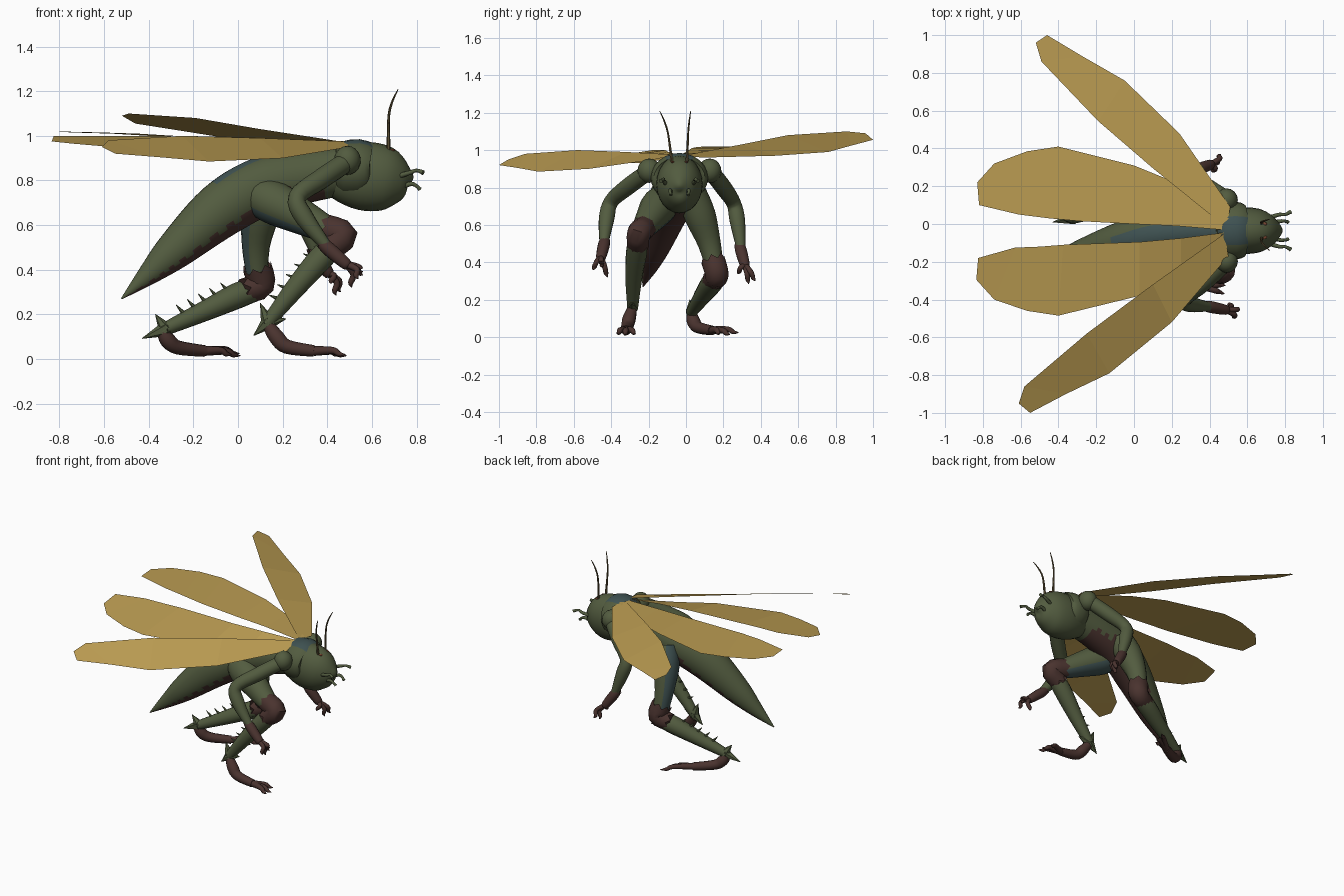
import bpy, bmesh, math
from mathutils import Vector as V


def mat(name, rgb):
    m = bpy.data.materials.new(name)
    m.diffuse_color = (*rgb, 1)
    return m


GREEN = mat("moss green", (0.085, 0.106, 0.05))
BROWN = mat("dark brown", (0.068, 0.033, 0.028))
TEAL = mat("muted teal", (0.05, 0.085, 0.085))
GOLD = mat("wing gold", (0.50, 0.335, 0.085))
OLIVE = mat("antenna olive", (0.11, 0.08, 0.035))
RUST = mat("rust spot", (0.18, 0.06, 0.03))
smooth_objs = []


def finish(name, bm, mats, smooth=True):
    bmesh.ops.recalc_face_normals(bm, faces=bm.faces)
    me = bpy.data.meshes.new(name)
    bm.to_mesh(me)
    bm.free()
    for m in mats:
        me.materials.append(m)
    ob = bpy.data.objects.new(name, me)
    bpy.context.collection.objects.link(ob)
    if smooth:
        smooth_objs.append(ob)
    return ob


def tube(name, pts, mats, sub=4, sides=14, width=1.0, jag=0.0, rule=None):
    """Loft rings through (x, y, z, radius); rule(along, cos_angle, ring) picks the colour."""
    P = [V(p) for p in pts]
    Q = []
    for i in range(len(P) - 1):          # smooth the path
        a, b, c, d = P[max(i - 1, 0)], P[i], P[i + 1], P[min(i + 2, len(P) - 1)]
        for k in range(sub):
            t = k / sub
            Q.append(0.5 * (2 * b + (c - a) * t + (2 * a - 5 * b + 4 * c - d) * t * t
                            + (3 * b - a - 3 * c + d) * t ** 3))
    Q.append(P[-1])
    C = [q.to_3d() for q in Q]
    whole = (C[-1] - C[0]).normalized()
    ref = V((0, 0, 1)) if abs(whole.z) < 0.8 else V((1, 0, 0))
    bm = bmesh.new()
    rings, n = [], len(Q)
    for i, q in enumerate(Q):
        t = (C[min(i + 1, n - 1)] - C[max(i - 1, 0)]).normalized()
        s = t.cross(ref).normalized()
        u = s.cross(t)
        r, ring = max(q[3], 0.0015), []
        for j in range(sides):
            a = 2 * math.pi * j / sides
            off = jag * (1 if j % 2 else -1) if i in (0, n - 1) else 0
            ring.append(bm.verts.new(C[i] + r * (width * math.sin(a) * s + math.cos(a) * u) + off * t))
        rings.append(ring)
    for i in range(n - 1):
        for j in range(sides):
            k = (j + 1) % sides
            f = bm.faces.new((rings[i][j], rings[i][k], rings[i + 1][k], rings[i + 1][j]))
            f.smooth = True
            if rule:
                f.material_index = rule(i / (n - 1), math.cos(2 * math.pi * (j + .5) / sides), i)
    bm.faces.new(rings[0])
    bm.faces.new(rings[-1])
    return finish(name, bm, mats)


def spike(name, base, tip, r, m):
    tube(name, [(*base, r), (*tip, 0)], [m], sub=1, sides=6)


def ball(name, loc, scale, m):
    bm = bmesh.new()
    bmesh.ops.create_uvsphere(bm, u_segments=16, v_segments=10, radius=1)
    for v in bm.verts:
        v.co = V(loc) + V([a * b for a, b in zip(v.co, scale)])
    for f in bm.faces:
        f.smooth = True
    finish(name, bm, [m])


# Abdomen: brown jagged belly, teal strip on the back
def belly(t, c, i):
    edge = -0.62 + 0.14 * (i % 2) + 0.55 * max(0, 1 - abs(t - 0.66) / 0.13)
    if c < edge and t < 0.9:
        return 1
    return 2 if c > 0.92 and t > 0.5 else 0


tube("abdomen", [(-.522, -.23, .27, .003), (-.40, -.195, .38, .05), (-.28, -.165, .49, .088),
                 (-.08, -.11, .665, .125), (.10, -.06, .77, .132), (.28, -.04, .815, .122),
                 (.45, -.035, .84, .11)],
     [GREEN, BROWN, TEAL], sub=6, sides=28, width=.92, rule=belly)

# Head and chest
tube("head", [(.33, -.035, .80, .06), (.42, -.035, .825, .11), (.55, -.035, .82, .152),
              (.66, -.035, .81, .145), (.73, -.035, .80, .10), (.765, -.035, .795, .05),
              (.775, -.035, .79, .01)], [GREEN], sub=4, sides=24, width=.8)
tube("collar", [(.44, -.035, .85, .10), (.47, -.035, .85, .125), (.54, -.035, .852, .133),
                (.585, -.035, .845, .12), (.59, -.035, .845, .10)],
     [GREEN, TEAL], sub=2, sides=24, width=1.15, rule=lambda t, c, i: 1 if c > .8 else 0)

for s in (-1, 1):
    y = -.035
    # Antennae, palps and brow spots
    out = .02 if s > 0 else -.065
    tube("antenna", [(.675, y + s * .04, .93, .009), (.675, y + s * .04 + out * .3, 1.08, .006),
                     (.69, y + s * .04 + out * .6, 1.15, .005),
                     (.717, y + s * .04 + out, 1.208, .002)], [OLIVE], sides=6)
    tube("upper_palp", [(.72, y + s * .07, .82, .012), (.77, y + s * .085, .835, .010),
                        (.80, y + s * .085, .845, .008), (.83, y + s * .10, .835, .011)], [GREEN], sides=8)
    tube("lower_palp", [(.73, y + s * .04, .77, .012), (.775, y + s * .05, .785, .010),
                        (.80, y + s * .05, .775, .008), (.815, y + s * .045, .76, .010)], [GREEN], sides=8)
    ball("brow_spot", (.69, y + s * .035, .936), (.014, .010, .006), RUST)
    ball("shoulder", (.49, -.035 + s * .162, .89), (.06, .062, .065), GREEN)

# Arms and clawed hands
def arm(pts, palm, claws):
    tube("arm", pts, [GREEN], sides=14)
    w = V(pts[-1][:3])
    p = V(palm)
    tube("hand", [(*(w - (p - w) * .5), .026), (*w, .032), (*p, .026), (*(p + (p - w) * .15), .012)], [BROWN], jag=.006)
    for c in claws:
        c = V(c)
        m = p.lerp(c, .55) + V((.018, 0, .012))
        tube("finger", [(*p, .016), (*m, .014), (*p.lerp(c, .8), .012), (*c, .001)], [BROWN], sides=8)


arm([(.49, -.20, .885, .045), (.37, -.31, .805, .046), (.265, -.40, .725, .04),
     (.30, -.425, .63, .042), (.41, -.44, .49, .022)], (.485, -.455, .425),
    [(.54, -.50, .36), (.56, -.45, .375), (.51, -.42, .32)])
arm([(.49, .13, .89, .045), (.38, .20, .80, .046), (.285, .255, .715, .04),
     (.30, .275, .62, .042), (.355, .295, .46, .022)], (.405, .315, .385),
    [(.46, .37, .30), (.44, .335, .285), (.42, .275, .34)])


# Legs: thigh, knee pad, spiny shin, ankle spurs, foot and toes
def leg(thigh, shin, spike_dir, spurs, foot, toes):
    tube("thigh", thigh, [GREEN, TEAL], sides=18,
         rule=lambda t, c, i: 1 if c < -.55 and t < .85 else 0)
    tube("shin", shin, [GREEN], sides=14)
    k, h, a = V(thigh[-1][:3]), V(thigh[-2][:3]), V(shin[-1][:3])
    s1 = V(shin[1][:3])
    up, down = (h - k).normalized(), (s1 - k).normalized()
    bulge = -(up + down) * .012
    tube("knee_pad", [(*(k + up * .075), .066), (*(k + bulge), .064),
                      (*(k + down * .07), .058)], [BROWN], sides=14, jag=.014)
    d = V(spike_dir)
    for f in (.3, .42, .54, .66, .78):
        b = k.lerp(a, f) + d * .025
        spike("shin_spike", b, b + d * .052 + (a - k).normalized() * .02, .012, GREEN)
    for tip in spurs:
        spike("ankle_spur", a, tip, .034, GREEN)
    tube("foot", foot, [BROWN], sides=12)
    e = V(foot[-1][:3])
    for t in toes:
        t = V(t)
        m = e.lerp(t, .6) + V((0, 0, .012))
        tube("toe", [(*e, .022), (*m, .016), (*e.lerp(t, .8), .012), (*t, .002)], [BROWN], sides=8)


leg([(.04, -.09, .75, .07), (.15, -.14, .705, .098), (.29, -.19, .635, .08), (.455, -.25, .55, .05)],
    [(.45, -.255, .53, .05), (.37, -.265, .45, .056), (.25, -.28, .31, .045), (.135, -.285, .165, .03)],
    (-.72, 0, .69), [(.10, -.28, .25), (.07, -.285, .105), (.215, -.29, .18)],
    [(.14, -.29, .145, .028), (.175, -.305, .095, .036), (.22, -.315, .055, .032), (.34, -.32, .036, .026)],
    [(.48, -.37, .02), (.485, -.325, .015), (.46, -.27, .02)])
leg([(.13, .03, .77, .08), (.10, .075, .65, .085), (.08, .125, .50, .062), (.09, .16, .34, .046)],
    [(.09, .16, .315, .05), (.0, .135, .285, .058), (-.15, .085, .215, .046), (-.325, .03, .135, .03)],
    (-.35, -.1, .93), [(-.37, .02, .20), (-.43, .01, .092), (-.27, .06, .17)],
    [(-.335, .03, .125, .028), (-.315, .04, .085, .036), (-.27, .065, .052, .032), (-.15, .14, .036, .026)],
    [(.005, .28, .025), (.01, .235, .015), (-.03, .18, .02)])


# Wings: flat faceted strips between an outer and an inner edge
def wing(name, outer, inner):
    bm = bmesh.new()
    a = [bm.verts.new(p) for p in outer]
    b = [bm.verts.new(p) for p in inner]
    for i in range(len(a) - 1):
        bm.faces.new((a[i], a[i + 1], b[i + 1], b[i]))
    finish(name, bm, [GOLD], smooth=False)


wing("left_outer_wing",
     [(.51, .09, .96), (.24, .48, .97), (-.05, .76, .99), (-.27, .886, 1.025), (-.46, 1.0, 1.055)],
     [(.49, -.02, .97), (.10, .295, 1.03), (-.19, .545, 1.08), (-.49, .86, 1.10), (-.52, .96, 1.09)])
wing("left_inner_wing",
     [(.50, .03, .97), (.22, .22, .985), (0, .31, .995), (-.40, .41, 1.0), (-.565, .385, 1.01),
      (-.74, .32, 1.015), (-.83, .22, 1.02)],
     [(.52, -.035, .97), (.22, -.01, .985), (0, 0, .99), (-.285, .015, 1.0), (-.45, .03, 1.01),
      (-.61, .05, 1.015), (-.82, .10, 1.02)])
wing("right_inner_wing",
     [(.50, -.075, .955), (.25, -.26, .93), (.03, -.38, .935), (-.40, -.485, .945), (-.565, -.46, .95),
      (-.74, -.40, .965), (-.835, -.295, .975)],
     [(.52, -.04, .975), (.25, -.075, .985), (.03, -.095, .99), (-.375, -.11, 1.0), (-.5, -.12, 1.0),
      (-.63, -.125, 1.0), (-.825, -.18, 1.0)])
wing("right_outer_wing",
     [(.50, -.17, .95), (.20, -.52, .90), (-.13, -.79, .885), (-.36, -.90, .905), (-.55, -1.0, .92)],
     [(.48, -.05, .975), (.10, -.32, .99), (-.25, -.58, 1.0), (-.58, -.86, .98), (-.61, -.95, .95)])

# Smooth the body parts, keeping sharp edges
bpy.ops.object.select_all(action='DESELECT')
for o in smooth_objs:
    o.select_set(True)
bpy.context.view_layer.objects.active = smooth_objs[0]
bpy.ops.object.shade_smooth_by_angle(angle=math.radians(50))
